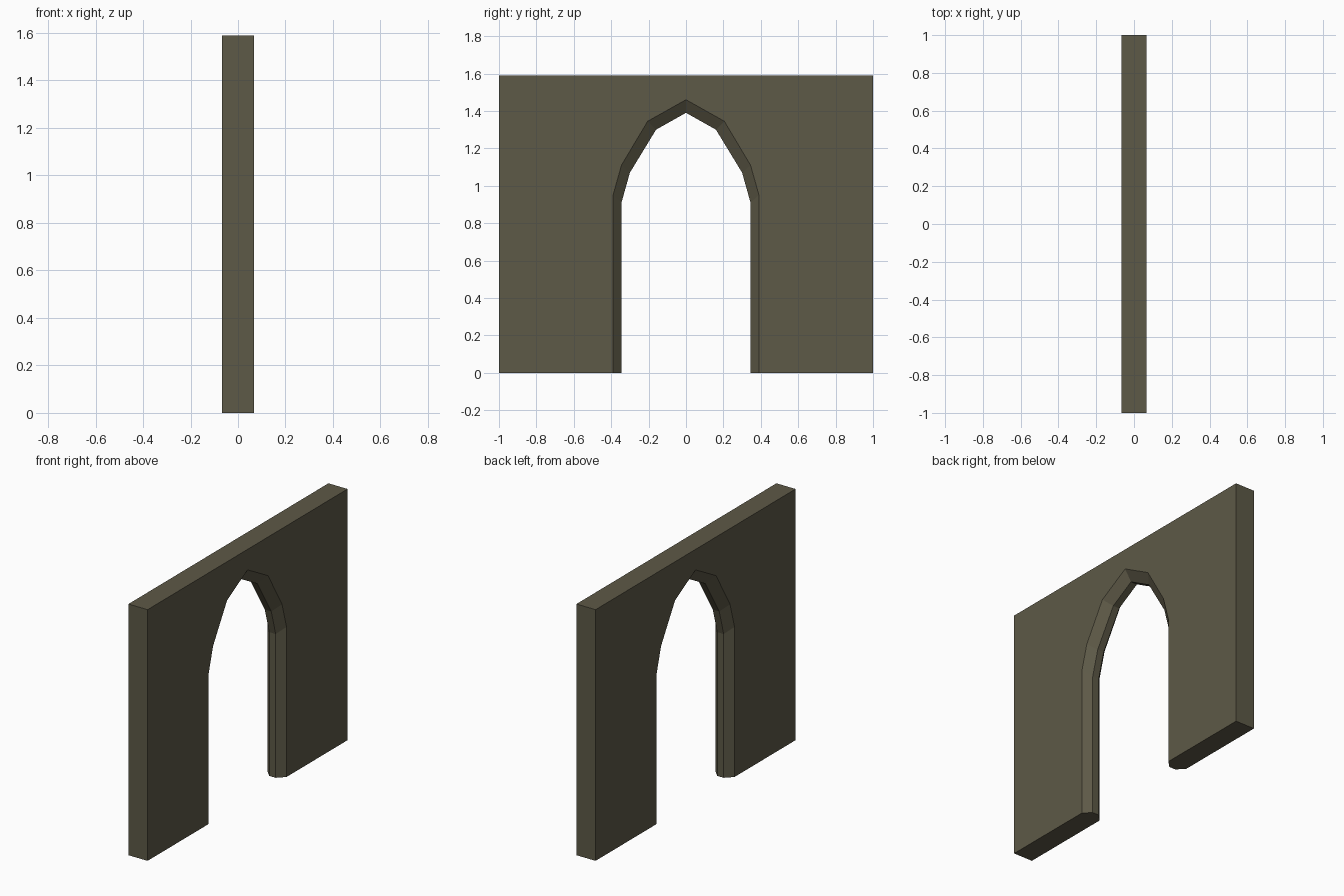
import bpy, bmesh

if "Cube" in bpy.data.objects:
    bpy.data.objects.remove(bpy.data.objects["Cube"])

T = 0.067          # half wall thickness
F = 0.0225         # half width of the flat inside the arch
W, H = 1.0, 1.59   # half length and height of the wall


def mirrored(half):
    """Arch outline from the left foot over the apex to the right foot."""
    return [(-y, z) for y, z in half] + [(y, z) for y, z in half[-2::-1]]


# Arch outlines: wide on the wall faces, narrow at the middle of the wall
wide = mirrored([(0.39, 0), (0.39, 0.95), (0.345, 1.11), (0.205, 1.345), (0, 1.46)])
narrow = mirrored([(0.345, 0), (0.345, 0.91), (0.30, 1.07), (0.16, 1.30), (0, 1.39)])
frame = [(-W, 0), (-W, H), (W, H), (W, 0)]

bm = bmesh.new()


def loop(x, outline):
    return [bm.verts.new((x, y, z)) for y, z in outline]


def bridge(a, b):
    for i in range(len(a) - 1):
        bm.faces.new((a[i], a[i + 1], b[i + 1], b[i]))


back, front = loop(-T, frame), loop(T, frame)
arches = [loop(-T, wide), loop(-F, narrow), loop(F, narrow), loop(T, wide)]

# Wall ends, top and chamfered arch reveal
bridge(back, front)
for a, b in zip(arches, arches[1:]):
    bridge(a, b)

# Wall faces, each split into two halves at the apex
mid = len(wide) // 2
for rim, arch, x in ((back, arches[0], -T), (front, arches[3], T)):
    bm.faces.new(rim + arch[::-1])

# Undersides of the two feet
for i in (0, -1):
    bm.faces.new([back[i]] + [a[i] for a in arches] + [front[i]])

bmesh.ops.recalc_face_normals(bm, faces=bm.faces)
mesh = bpy.data.meshes.new("arched_wall")
bm.to_mesh(mesh)
bm.free()

stone = bpy.data.materials.new("olive_stone")
stone.diffuse_color = (0.11, 0.10, 0.063, 1)
stone.use_nodes = True
stone.node_tree.nodes["Principled BSDF"].inputs["Base Color"].default_value = stone.diffuse_color
mesh.materials.append(stone)
bpy.context.collection.objects.link(bpy.data.objects.new("arched_wall", mesh))
